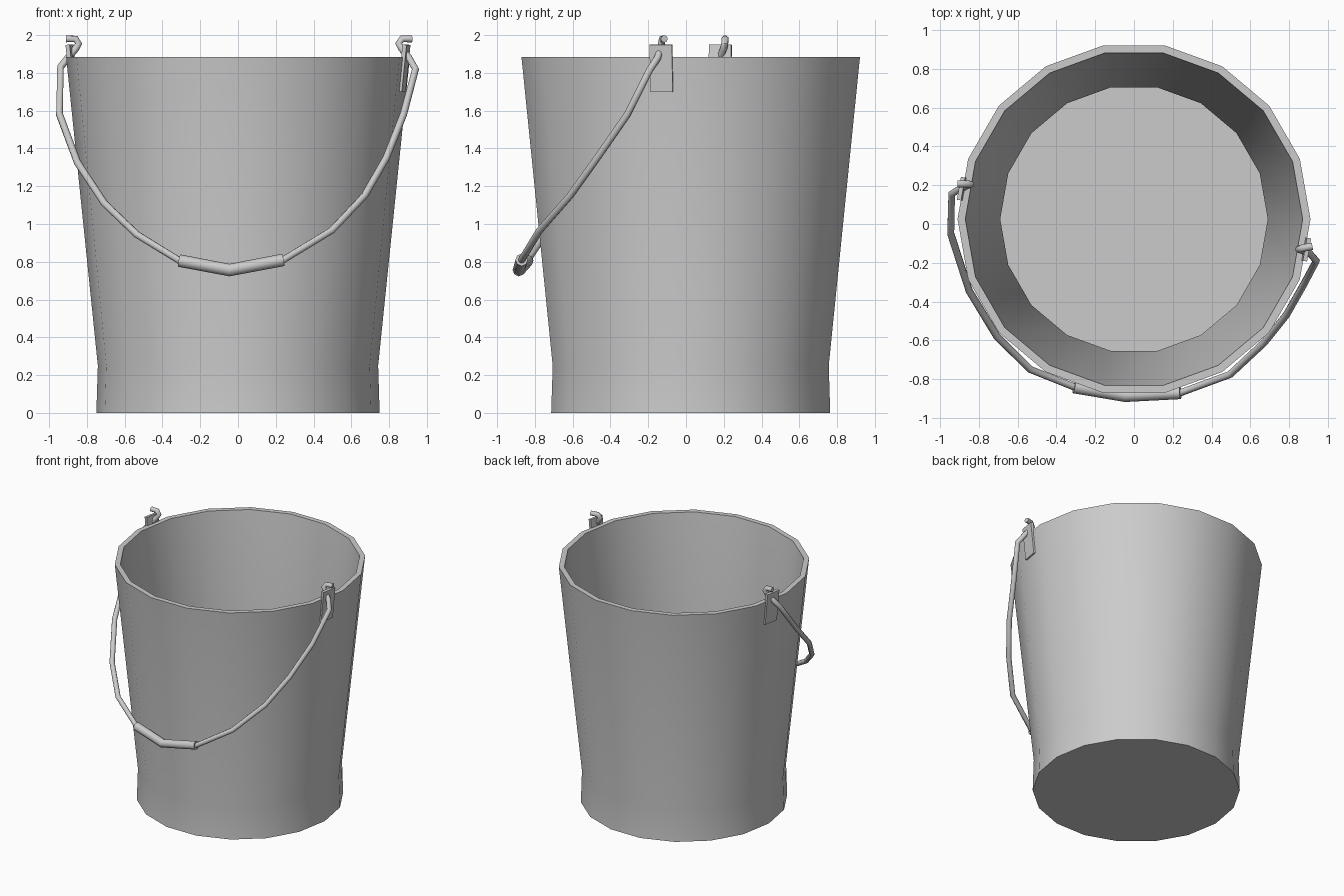
import bpy, bmesh, math
from mathutils import Matrix, Vector

if "Cube" in bpy.data.objects:
    bpy.data.objects.remove(bpy.data.objects["Cube"])

SIDES, CY = 18, 0.025          # bucket facets and y centre
TURN = math.radians(-10)       # handle axis is turned by half a facet


def finish(obj, angle=40):
    bpy.ops.object.select_all(action='DESELECT')
    obj.select_set(True)
    bpy.context.view_layer.objects.active = obj
    bpy.ops.object.shade_smooth_by_angle(angle=math.radians(angle))


def lathe(name, profile):
    """Surface of revolution, closed by end caps."""
    bm = bmesh.new()
    rings = [[bm.verts.new((r * math.cos(2 * math.pi * i / SIDES),
                            r * math.sin(2 * math.pi * i / SIDES) + CY, z))
              for i in range(SIDES)] for r, z in profile]
    for a, b in zip(rings, rings[1:]):
        for i in range(SIDES):
            j = (i + 1) % SIDES
            bm.faces.new((a[i], a[j], b[j], b[i]))
    bm.faces.new(rings[0][::-1])
    bm.faces.new(rings[-1])
    bmesh.ops.recalc_face_normals(bm, faces=bm.faces)
    me = bpy.data.meshes.new(name)
    bm.to_mesh(me)
    bm.free()
    obj = bpy.data.objects.new(name, me)
    bpy.context.collection.objects.link(obj)
    finish(obj)


def rod(name, points, radius):
    """Round bar with eight sides along a path."""
    cu = bpy.data.curves.new(name, 'CURVE')
    cu.dimensions = '3D'
    cu.bevel_depth = radius
    cu.bevel_resolution = 2
    cu.use_fill_caps = True
    sp = cu.splines.new('POLY')
    sp.points.add(len(points) - 1)
    for p, co in zip(sp.points, points):
        p.co = (*co, 1)
    obj = bpy.data.objects.new(name, cu)
    bpy.context.collection.objects.link(obj)
    bpy.ops.object.select_all(action='DESELECT')
    obj.select_set(True)
    bpy.context.view_layer.objects.active = obj
    bpy.ops.object.convert(target='MESH')
    finish(bpy.context.view_layer.objects.active, 50)


# Bucket: outer wall, rim, inner wall and floor
lathe("bucket", [(0.75, 0), (0.742, 0.25), (0.91, 1.885),
                 (0.87, 1.885), (0.69, 0.25), (0.698, 0.04)])

# Handle plates on two opposite facets, leaning with the wall
for name, turn in (("right_plate", TURN), ("left_plate", TURN + math.pi)):
    bpy.ops.mesh.primitive_cube_add(size=1)
    plate = bpy.context.object
    plate.name = name
    plate.matrix_world = (Matrix.Translation((0, CY, 0))
                          @ Matrix.Rotation(turn, 4, 'Z')
                          @ Matrix.Translation((0.893, 0, 1.825))
                          @ Matrix.Rotation(0.103, 4, 'Y')
                          @ Matrix.Diagonal((0.022, 0.12, 0.25, 1)))

# Wire handle, hanging crookedly, with a hook at each end
right_hook = [(0.92, -0.115, 1.98), (0.868, -0.125, 1.98),
              (0.85, -0.13, 1.955), (0.865, -0.135, 1.93), (0.905, -0.15, 1.88)]
left_hook = [(-0.90, 0.18, 1.88), (-0.858, 0.2, 1.93), (-0.843, 0.205, 1.955),
             (-0.86, 0.207, 1.98), (-0.91, 0.207, 1.98)]
right_arm = [(0.94, -0.19, 1.82), (0.876, -0.31, 1.58), (0.785, -0.47, 1.35),
             (0.67, -0.613, 1.15), (0.495, -0.776, 0.965)]
left_arm = [(-0.535, -0.75, 0.944), (-0.707, -0.58, 1.109), (-0.85, -0.344, 1.326),
            (-0.945, -0.05, 1.58), (-0.94, 0.155, 1.83)]
grip = [(0.24, -0.87, 0.81), (-0.045, -0.885, 0.756), (-0.31, -0.84, 0.806)]
rod("wire_handle", right_hook + right_arm + grip + left_arm + left_hook, 0.019)

# Hand grip sleeve
rod("hand_grip", grip, 0.033)
